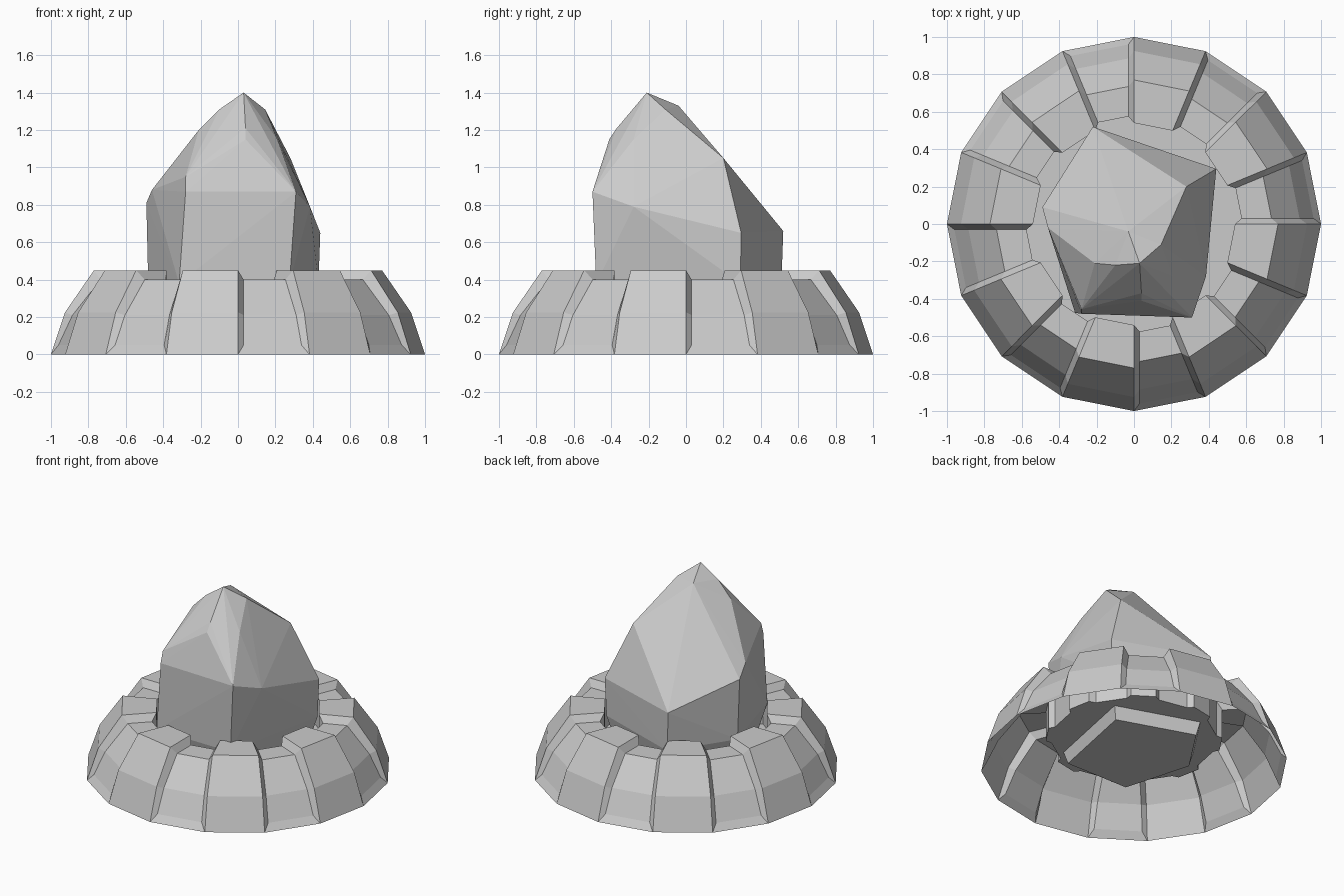
import bpy, bmesh
from math import cos, sin, pi
from mathutils import Vector

if "Cube" in bpy.data.objects:
    bpy.data.objects.remove(bpy.data.objects["Cube"])


def make_object(name, bm):
    bmesh.ops.recalc_face_normals(bm, faces=bm.faces)
    mesh = bpy.data.meshes.new(name)
    bm.to_mesh(mesh)
    bm.free()
    obj = bpy.data.objects.new(name, mesh)
    bpy.context.collection.objects.link(obj)
    return obj


# Stone ring: 16 segments, alternately raised and sunken
SIDES = 16
RAISED = [(1.0, 0), (0.925, 0.225), (0.77, 0.45), (0.54, 0.45), (0.54, 0.19)]
SUNKEN = [(0.96, 0.05), (0.885, 0.21), (0.735, 0.40), (0.575, 0.40), (0.575, 0.19)]
INSET = 0.03

bm = bmesh.new()


def column(profile, k, shift=0.0):
    a = 2 * pi * k / SIDES
    out, side = Vector((cos(a), sin(a), 0)), Vector((-sin(a), cos(a), 0))
    return [bm.verts.new(out * r + side * shift + Vector((0, 0, z))) for r, z in profile]


def strip(left, right):
    for i in range(len(left) - 1):
        bm.faces.new((left[i], right[i], right[i + 1], left[i + 1]))


cols = [column(RAISED, k) for k in range(SIDES)]
floor = []
for k in range(SIDES):
    c0, c1 = cols[k], cols[(k + 1) % SIDES]
    floor.append(c0[-1])
    if k % 2:
        strip(c0, c1)
    else:
        q0, q1 = column(SUNKEN, k, INSET), column(SUNKEN, k + 1, -INSET)
        strip(c0, q0)
        strip(q0, q1)
        strip(q1, c1)
        bm.faces.new((c0[0], c1[0], q1[0], q0[0]))
        floor += [q0[-1], q1[-1]]
# Floor closing the middle of the ring
bm.faces.new(floor)
make_object("stone_ring", bm)

# Faceted crystal: hull of its corner points
BASE = [(-0.21, 0.51), (0.43, 0.29), (0.275, -0.48), (-0.315, -0.475), (-0.48, 0.10)]
points = [(x, y, 0.38) for x, y in BASE]
points += [(x * 0.83, y * 0.83, 0.10) for x, y in BASE]
points += [
    (-0.22, 0.52, 0.66), (0.44, 0.295, 0.65), (0.385, -0.28, 0.79),
    (0.31, -0.50, 0.87), (-0.28, -0.48, 0.87), (-0.28, -0.455, 0.95),
    (-0.49, 0.09, 0.81), (-0.46, -0.02, 0.88), (0.28, 0.20, 1.05),
    (0.04, -0.41, 1.15), (0.04, -0.37, 1.21), (0.21, -0.28, 1.15),
    (-0.21, -0.21, 1.20), (-0.10, -0.22, 1.31), (0.145, -0.11, 1.31),
    (-0.03, -0.04, 1.33), (0.03, -0.21, 1.40),
]
bm = bmesh.new()
verts = [bm.verts.new(p) for p in points]
bmesh.ops.convex_hull(bm, input=verts)
bmesh.ops.delete(bm, geom=[v for v in bm.verts if not v.link_faces], context='VERTS')
make_object("crystal", bm)
